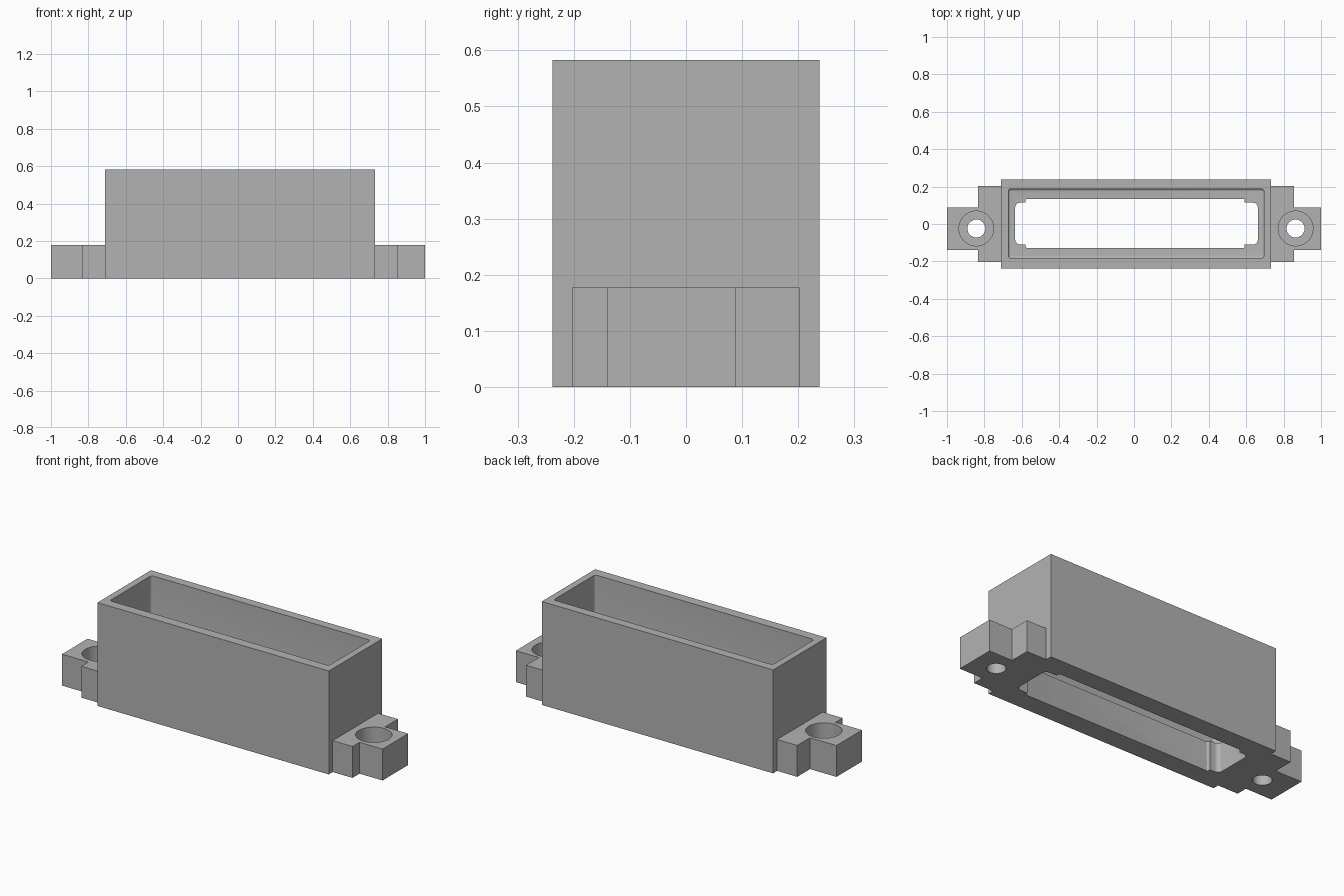
import bpy
import bmesh
from math import cos, sin, pi, radians

if "Cube" in bpy.data.objects:
    bpy.data.objects.remove(bpy.data.objects["Cube"])

grey = bpy.data.materials.new("mid grey")
grey.use_nodes = True
GREY = (0.45, 0.45, 0.45, 1)
grey.diffuse_color = GREY
grey.node_tree.nodes["Principled BSDF"].inputs["Base Color"].default_value = GREY


def prism(name, outline, z0, z1, floor_round=0):
    """Extrude a counter-clockwise outline, optionally rounding its lower rim."""
    bm = bmesh.new()
    base = bm.faces.new([bm.verts.new((x, y, z0)) for x, y in outline])
    rim = list(base.edges)
    out = bmesh.ops.extrude_face_region(bm, geom=[base], use_keep_orig=True)
    for v in out["geom"]:
        if isinstance(v, bmesh.types.BMVert):
            v.co.z = z1
    bmesh.ops.recalc_face_normals(bm, faces=bm.faces)
    if floor_round:
        bmesh.ops.bevel(bm, geom=rim, offset=floor_round, segments=4,
                        profile=0.5, affect='EDGES')
    mesh = bpy.data.meshes.new(name)
    bm.to_mesh(mesh)
    bm.free()
    mesh.materials.append(grey)
    obj = bpy.data.objects.new(name, mesh)
    bpy.context.collection.objects.link(obj)
    return obj


def rectangle(x0, x1, y0, y1, r=0, steps=6):
    if not r:
        return [(x0, y0), (x1, y0), (x1, y1), (x0, y1)]
    centres = [(x1 - r, y1 - r), (x0 + r, y1 - r), (x0 + r, y0 + r), (x1 - r, y0 + r)]
    return [(cx + r * cos((q + i / steps) * pi / 2), cy + r * sin((q + i / steps) * pi / 2))
            for q, (cx, cy) in enumerate(centres) for i in range(steps + 1)]


def circle(cx, cy, r, n=48):
    return [(cx + r * cos(2 * pi * i / n), cy + r * sin(2 * pi * i / n)) for i in range(n)]


def combine(target, tool, operation):
    """Apply a boolean, then discard the helper."""
    tool.hide_render = True
    mod = target.modifiers.new("join", 'BOOLEAN')
    mod.operation, mod.solver, mod.object = operation, 'EXACT', tool
    bpy.context.view_layer.objects.active = target
    bpy.ops.object.modifier_apply(modifier=mod.name)
    bpy.data.objects.remove(tool)


# Tall housing with stepped mounting ears
FLANGE, TOP, FLOOR = 0.177, 0.583, 0.165
housing = prism("connector_housing", rectangle(-0.71, 0.733, -0.238, 0.238), 0, TOP)
ears = [
    prism("ear_shoulders", rectangle(-0.835, 0.856, -0.203, 0.202), 0, FLANGE),
    prism("ear_tabs", rectangle(-1, 1, -0.14, 0.088), 0, FLANGE),
]
for part in ears:
    combine(housing, part, 'UNION')

# Open cavity, and the stepped slot through its floor
cutters = [
    prism("cavity_cutter", rectangle(-0.672, 0.695, -0.183, 0.188, 0.015), FLOOR, 0.8, 0.012),
    prism("slot_cutter", rectangle(-0.635, 0.662, -0.11, 0.114, 0.025), -0.1, 0.3),
    prism("slot_middle_cutter", rectangle(-0.58, 0.592, -0.128, 0.135, 0.008), -0.1, 0.3),
]
# Counterbored screw holes
for x in (-0.843, 0.864):
    cutters.append(prism("counterbore_cutter", circle(x, -0.024, 0.093), 0.06, 0.3))
    cutters.append(prism("screw_hole_cutter", circle(x, -0.024, 0.048), -0.1, 0.3))
for cutter in cutters:
    combine(housing, cutter, 'DIFFERENCE')

bpy.ops.object.select_all(action='DESELECT')
housing.select_set(True)
bpy.context.view_layer.objects.active = housing
bpy.ops.object.shade_smooth_by_angle(angle=radians(30))
